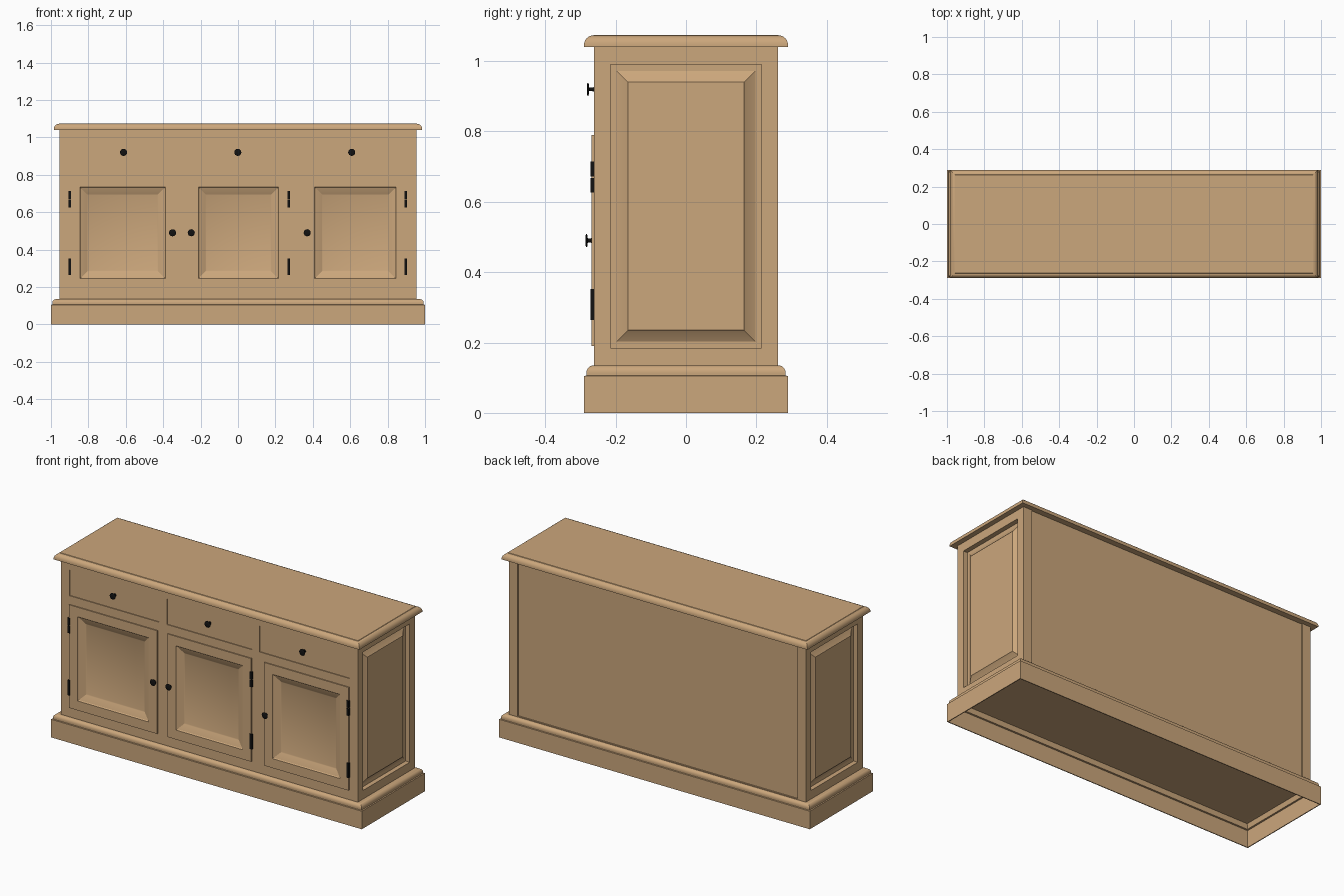
import bpy, bmesh, math

if "Cube" in bpy.data.objects:
    bpy.data.objects.remove(bpy.data.objects["Cube"])

def material(name, col):
    m = bpy.data.materials.new(name)
    m.diffuse_color = (*col, 1)
    m.use_nodes = True
    m.node_tree.nodes["Principled BSDF"].inputs["Base Color"].default_value = m.diffuse_color
    return m

WOOD = material("light_oak", (0.60, 0.385, 0.20))
BLACK = material("black_iron", (0.006, 0.006, 0.006))

# ---------- helpers ----------
def loft(name, rings, mat=WOOD, first=True, last=True, closed=False):
    """Skin a list of point rings, optionally capping or closing the ends."""
    bm = bmesh.new()
    vs = [[bm.verts.new(p) for p in r] for r in rings]
    n = len(vs[0])
    pairs = list(zip(vs, vs[1:])) + ([(vs[-1], vs[0])] if closed else [])
    for a, b in pairs:
        for i in range(n):
            j = (i + 1) % n
            bm.faces.new((a[i], a[j], b[j], b[i]))
    if not closed:
        if first:
            bm.faces.new(vs[0][::-1])
        if last:
            bm.faces.new(vs[-1])
    bmesh.ops.recalc_face_normals(bm, faces=bm.faces)
    me = bpy.data.meshes.new(name)
    bm.to_mesh(me)
    bm.free()
    me.materials.append(mat)
    ob = bpy.data.objects.new(name, me)
    bpy.context.collection.objects.link(ob)
    return ob

def rect_z(hx, hy, z):
    return [(-hx, -hy, z), (hx, -hy, z), (hx, hy, z), (-hx, hy, z)]

def rect_y(x0, x1, z0, z1, y, inset=0.0):
    i = inset
    return [(x0+i, y, z0+i), (x1-i, y, z0+i), (x1-i, y, z1-i), (x0+i, y, z1-i)]

def rect_x(y0, y1, z0, z1, x, inset=0.0):
    return [(x, p[0], p[2]) for p in rect_y(y0, y1, z0, z1, 0, inset)]

def circle_y(cx, cz, r, y, n=16):
    return [(cx + r*math.cos(2*math.pi*k/n), y, cz + r*math.sin(2*math.pi*k/n)) for k in range(n)]

def box(name, x0, x1, y0, y1, z0, z1, mat=WOOD):
    return loft(name, [rect_y(x0, x1, z0, z1, y0), rect_y(x0, x1, z0, z1, y1)], mat)

Q = [k * math.pi / 12 for k in range(7)]   # quarter-round angles
FRONT = -0.262

# ---------- plinth: hollow skirting with quarter-round top ----------
outer = [(0.29, 0.0), (0.29, 0.105), (0.283, 0.106), (0.283, 0.113)]
outer += [(0.263 + 0.02*math.cos(a), 0.115 + 0.02*math.sin(a)) for a in Q]
outer += [(0.245, 0.135)]
inner = [(0.245, 0.129), (0.27, 0.127), (0.277, 0.1), (0.285, 0.098), (0.285, 0.0)]
loft("plinth", [rect_z(h + 0.71, h, z) for h, z in outer + inner], closed=True)
box("cabinet_floor", -0.955, 0.955, -0.262, 0.262, 0.125, 0.14)

# ---------- top board with rounded edge ----------
prof = [(0.262, 1.04), (0.29, 1.04), (0.29, 1.046)]
prof += [(0.264 + 0.026*math.cos(a), 1.046 + 0.027*math.sin(a)) for a in Q[1:]]
prof += [(0.262, 1.075)]
loft("top_board", [rect_z(h + 0.694, h, z) for h, z in prof])

# ---------- corner posts, side frames and raised side panels ----------
for s, side in ((-1, "left"), (1, "right")):
    xa, xb = sorted((s*0.90, s*0.955))
    box(side + "_front_post", xa, xb, FRONT, -0.215, 0.13, 1.045)
    box(side + "_back_post", xa, xb, 0.215, 0.262, 0.13, 1.045)
    box(side + "_top_rail", xa, xb, -0.215, 0.215, 0.99, 1.045)
    box(side + "_bottom_rail", xa, xb, -0.215, 0.215, 0.13, 0.185)
    steps = [(0.90, 0), (0.928, 0), (0.928, 0.018), (0.944, 0.047), (0.948, 0.05)]
    loft(side + "_raised_panel",
         [rect_x(-0.215, 0.215, 0.185, 0.99, s*x, i) for x, i in steps])

box("back_panel", -0.90, 0.90, 0.235, 0.256, 0.13, 1.045)

# ---------- front frame ----------
for name, z0, z1 in (("top", 0.99, 1.045), ("middle", 0.79, 0.84), ("bottom", 0.13, 0.19)):
    box("front_%s_rail" % name, -0.90, 0.90, FRONT, -0.22, z0, z1)
drawers = [(-0.90, -0.325), (-0.275, 0.272), (0.322, 0.90)]
doors = [(-0.90, -0.333), (-0.267, 0.272), (0.355, 0.90)]
for spans, z0, z1, kind in ((drawers, 0.84, 0.99, "drawer"), (doors, 0.19, 0.79, "door")):
    for k in range(2):
        box("%s_stile_%d" % (kind, k+1), spans[k][1], spans[k+1][0], FRONT, -0.22, z0, z1)

# ---------- drawer fronts ----------
for k, (a, b) in enumerate(drawers):
    box("drawer_front_%d" % (k+1), a, b, FRONT + 0.005, -0.225, 0.84, 0.99)

# ---------- doors with sloped recessed panels ----------
for k, (a, b) in enumerate(doors):
    y = -0.268
    steps = [(-0.225, 0), (y, 0), (y, 0.055), (y+0.005, 0.06), (y+0.007, 0.066),
             (y+0.020, 0.093), (y+0.022, 0.098)]
    loft("door_%d" % (k+1), [rect_y(a, b, 0.19, 0.79, yy, i) for yy, i in steps])

# ---------- knobs ----------
def knob(name, x, z, base, tip):
    prof = [(0.010, base), (0.006, base-0.003), (0.005, tip+0.007), (0.018, tip+0.005),
            (0.019, tip+0.003), (0.015, tip+0.0008), (0.006, tip)]
    loft(name, [circle_y(x, z, r, y) for r, y in prof], BLACK)

for k, x in enumerate((-0.612, -0.001, 0.608)):
    knob("drawer_knob_%d" % (k+1), x, 0.92, FRONT + 0.006, -0.282)
for k, x in enumerate((-0.35, -0.25, 0.37)):
    knob("door_knob_%d" % (k+1), x, 0.49, -0.267, -0.286)

# ---------- hinges ----------
for k, x in enumerate((-0.90, 0.272, 0.896)):
    for where, z0, z1 in (("upper", 0.672, 0.714), ("upper_lower_knuckle", 0.626, 0.668),
                          ("lower", 0.264, 0.352)):
        box("%s_hinge_%d" % (where, k+1), x-0.007, x+0.007, -0.272, -0.25, z0, z1, BLACK)

# ---------- smooth the rounded parts, keep edges crisp ----------
for ob in bpy.data.objects:
    ob.select_set(True)
    bpy.context.view_layer.objects.active = ob
bpy.ops.object.shade_smooth_by_angle(angle=math.radians(25))
